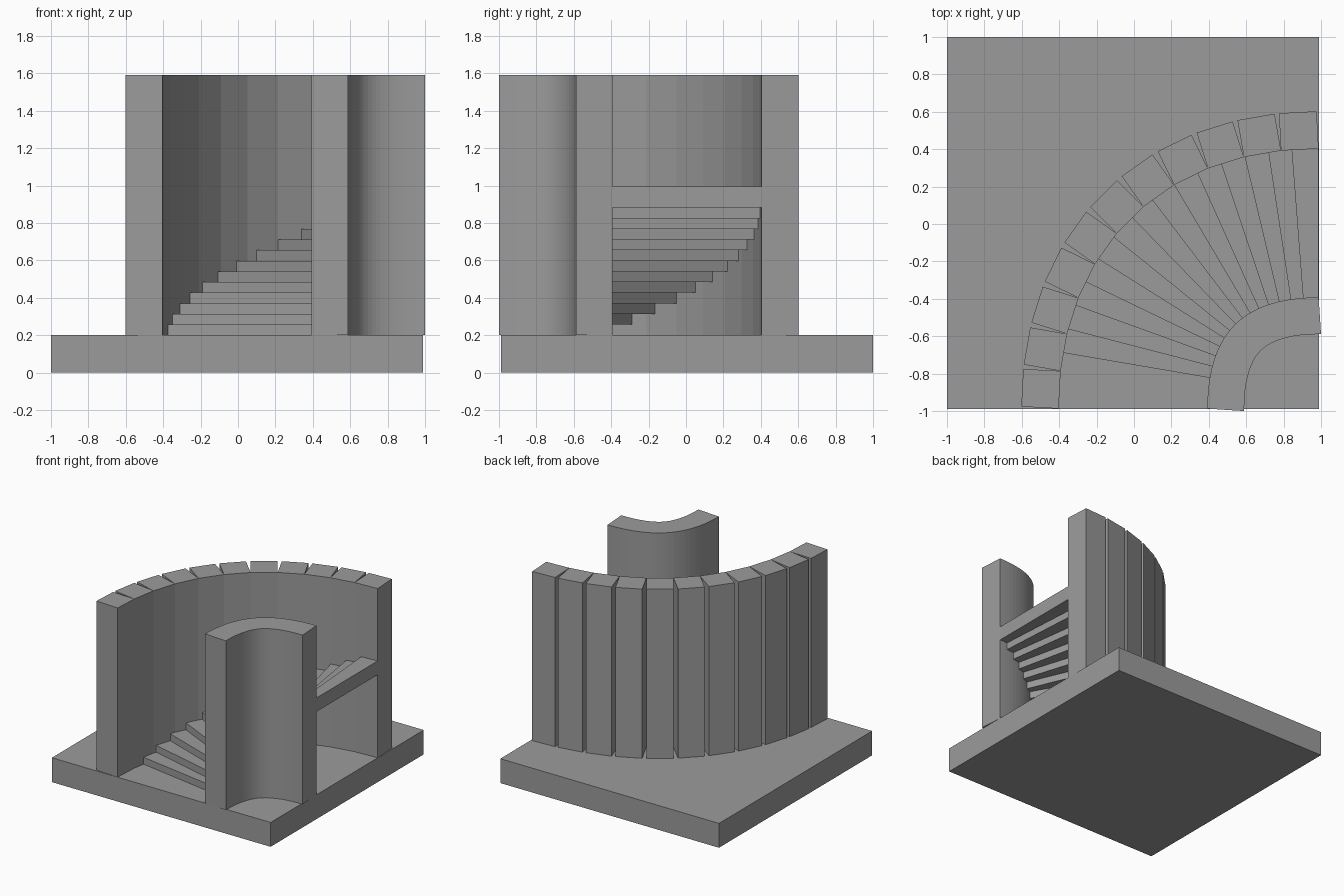
import bpy, bmesh
from mathutils import Vector

if "Cube" in bpy.data.objects:
    bpy.data.objects.remove(bpy.data.objects["Cube"])

CORNER = Vector((0.987, -0.987))   # centre of the quarter turn
R, HANDLE, HALF, THICK = 0.9925, 0.628, 0.3975, 0.2
FLOOR, TOP, RISE = 0.2, 1.59, 0.795 / 14

grey = bpy.data.materials.new("dark_grey")
grey.diffuse_color = (0.33, 0.33, 0.33, 1)
grey.use_nodes = True
grey.node_tree.nodes["Principled BSDF"].inputs["Base Color"].default_value = grey.diffuse_color


def make(name, prisms):
    """One object from vertical prisms given as (outline, z0, z1)."""
    bm = bmesh.new()
    for outline, z0, z1 in prisms:
        lo = [bm.verts.new((p[0], p[1], z0)) for p in outline]
        hi = [bm.verts.new((p[0], p[1], z1)) for p in outline]
        n = len(outline)
        bm.faces.new(lo[::-1])
        bm.faces.new(hi)
        for i in range(n):
            j = (i + 1) % n
            bm.faces.new((lo[i], lo[j], hi[j], hi[i]))
    bmesh.ops.recalc_face_normals(bm, faces=bm.faces)
    me = bpy.data.meshes.new(name)
    bm.to_mesh(me)
    bm.free()
    me.materials.append(grey)
    ob = bpy.data.objects.new(name, me)
    bpy.context.collection.objects.link(ob)
    return ob


def bezier(t):
    """Point and outward normal on the stair's centre line."""
    h = HANDLE * R
    a, b, c, d = (Vector(p) for p in ((-R, 0), (-R, h), (-h, R), (0, R)))
    s = 1 - t
    p = a * s**3 + b * 3 * s * s * t + c * 3 * s * t * t + d * t**3
    tan = ((b - a) * s * s + (c - b) * 2 * s * t + (d - c) * t * t).normalized()
    return CORNER + p, Vector((-tan.y, tan.x))


def point(t, off):
    p, nor = bezier(t)
    return p + nor * off


def at_length(off, u):
    """Curve parameter at fraction u of the length of the offset curve."""
    n = 400
    pts = [point(i / n, off) for i in range(n + 1)]
    acc = [0.0]
    for i in range(n):
        acc.append(acc[-1] + (pts[i + 1] - pts[i]).length)
    goal = u * acc[-1]
    for i in range(n):
        if acc[i + 1] >= goal - 1e-9:
            return (i + (goal - acc[i]) / (acc[i + 1] - acc[i])) / n
    return 1.0


# square base slab
make("base", [([(-1, -0.988), (0.988, -0.988), (0.988, 1), (-1, 1)], 0, FLOOR)])

# outer wall: straight blocks touching along their inner edges
inner = [point(at_length(HALF, i / 11), HALF) for i in range(12)]
blocks = []
for a, b in zip(inner, inner[1:]):
    d = (b - a).normalized()
    out = Vector((-d.y, d.x)) * THICK
    blocks.append(([a, b, b + out, a + out], FLOOR, TOP))
make("outer_wall", blocks)

# inner wall: continuous curved strip, ends slightly splayed
N = 22
ts = [at_length(-HALF, i / N) for i in range(N + 1)]
face = [point(t, -HALF) for t in ts]
back = [point(t, -HALF - THICK + 0.003) for t in ts]
back[0].y -= 0.013
back[-1].x += 0.013
make("inner_wall", [(face + back[::-1], FLOOR, TOP)])

# overlapping winder steps, each two risers thick
steps = []
for j in range(14):
    u1 = 1 - 0.0602 * (13 - j)
    t0, t1 = at_length(0, u1 - 1 / 14), at_length(0, u1)
    # follow the curve in the middle so the tread stays tight to the walls
    tm = (t0 + t1) / 2
    reach = HALF + 0.004
    outline = [point(t, reach) for t in (t0, tm, t1)]
    outline += [point(t, -reach) for t in (t1, tm, t0)]
    top = FLOOR + RISE * (j + 1)
    steps.append((outline, top - 2 * RISE, top))
make("steps", steps)
